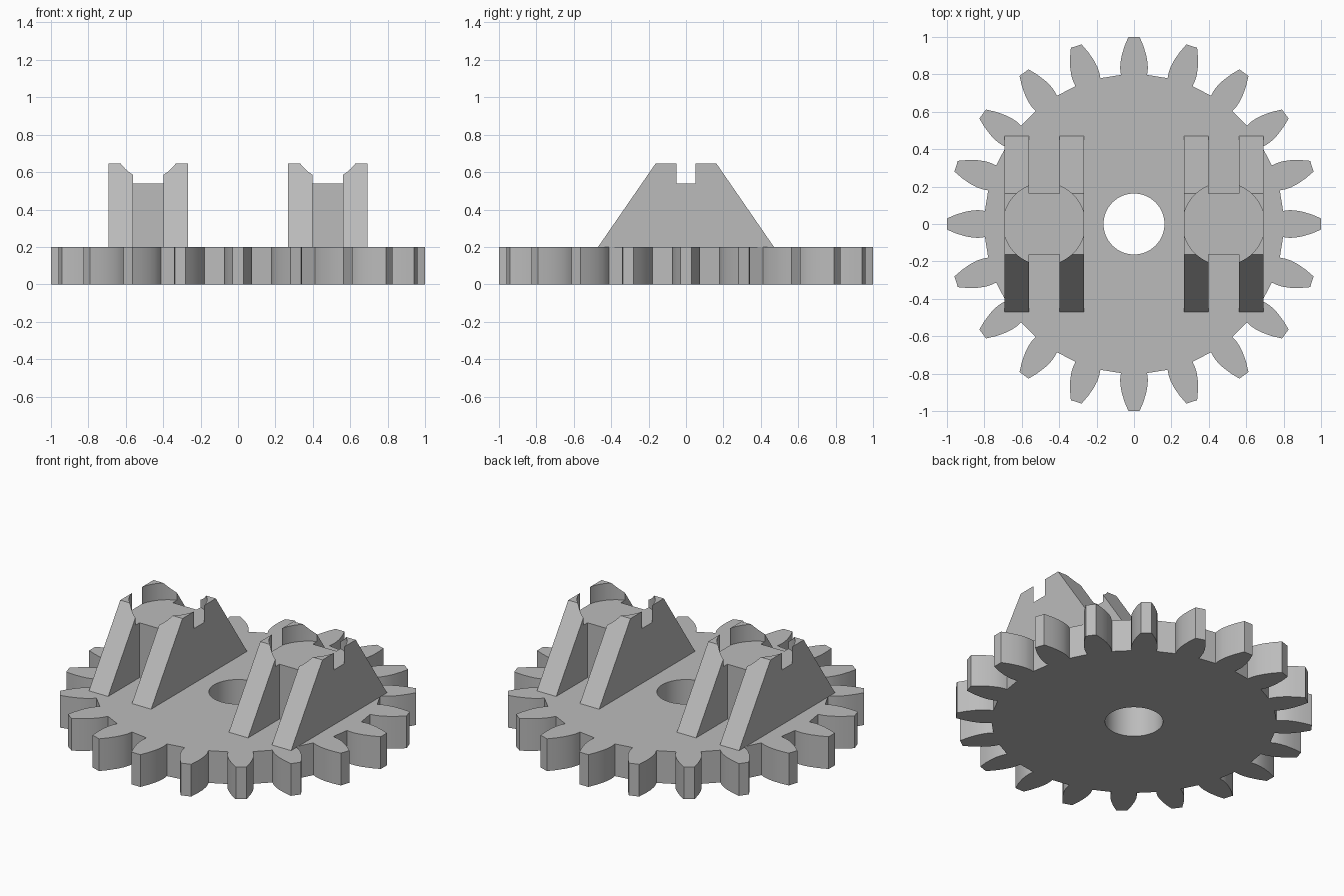
import bpy, bmesh, math

cube = bpy.data.objects.get("Cube")
if cube:
    bpy.data.objects.remove(cube, do_unlink=True)

grey = bpy.data.materials.new("plain grey")
grey.use_nodes = True
colour = (0.5, 0.5, 0.5, 1)
grey.diffuse_color = colour
grey.node_tree.nodes["Principled BSDF"].inputs["Base Color"].default_value = colour


def prism(name, outline, offset):
    """Extrude a closed 3D outline along an offset."""
    bm = bmesh.new()
    face = bm.faces.new([bm.verts.new(p) for p in outline])
    top = bmesh.ops.extrude_face_region(bm, geom=[face])["geom"]
    bmesh.ops.translate(bm, vec=offset, verts=[g for g in top if isinstance(g, bmesh.types.BMVert)])
    bmesh.ops.recalc_face_normals(bm, faces=bm.faces)
    mesh = bpy.data.meshes.new(name)
    bm.to_mesh(mesh)
    bm.free()
    mesh.materials.append(grey)
    obj = bpy.data.objects.new(name, mesh)
    bpy.context.collection.objects.link(obj)
    return obj


def circle(radius, x, z, count=64):
    steps = [math.tau * i / count for i in range(count)]
    return [(x + radius * math.cos(a), radius * math.sin(a), z) for a in steps]


def activate(obj):
    bpy.ops.object.select_all(action="DESELECT")
    obj.select_set(True)
    bpy.context.view_layer.objects.active = obj


def cut(obj, cutter):
    mod = obj.modifiers.new("cut", "BOOLEAN")
    mod.operation, mod.solver, mod.object = "DIFFERENCE", "EXACT", cutter
    activate(obj)
    bpy.ops.object.modifier_apply(modifier=mod.name)
    bpy.data.objects.remove(cutter, do_unlink=True)


def smooth(obj):
    activate(obj)
    bpy.ops.object.shade_smooth_by_angle(angle=math.radians(25))


# Gear wheel: half tooth as (distance from centre, half width), mirrored and repeated
TEETH, THICK = 20, 0.2
flank = [(0.797, 0.070), (0.83, 0.074), (0.86, 0.073), (0.90, 0.066), (0.95, 0.051), (1.0, 0.030)]
tooth = [(r, -w) for r, w in flank] + [(r, w) for r, w in reversed(flank)]
outline = []
for i in range(TEETH):
    c, s = math.cos(math.tau * i / TEETH), math.sin(math.tau * i / TEETH)
    outline += [(r * c - w * s, r * s + w * c, 0) for r, w in tooth]
gear = prism("gear_wheel", outline, (0, 0, THICK))
cut(gear, prism("bore_cutter", circle(0.163, 0, -0.1), (0, 0, 0.5)))
smooth(gear)

# Bearing stands: two sloped walls and a bridge, with a round pocket in the top
BASE, TOP, FLOOR = 0.2, 0.645, 0.54
FOOT, CREST = 0.47, 0.163
WALL, GAP, HALF = 0.132, 0.163, 0.2135
slope = [(-FOOT, BASE), (FOOT, BASE), (CREST, TOP), (-CREST, TOP)]
bridge = [(-CREST, BASE), (CREST, BASE), (CREST, FLOOR), (-CREST, FLOOR)]
for side, x in (("left", 0.48), ("right", -0.48)):
    for place, start in (("outer", GAP / 2), ("inner", -HALF)):
        low = x + (start if x > 0 else -start - WALL)
        wall = prism(f"{side}_{place}_wall", [(low, y, z) for y, z in slope], (WALL, 0, 0))
        cut(wall, prism("pocket_cutter", circle(0.2195, x, FLOOR), (0, 0, 0.3)))
        smooth(wall)
    prism(f"{side}_bridge", [(x - GAP / 2, y, z) for y, z in bridge], (GAP, 0, 0))
